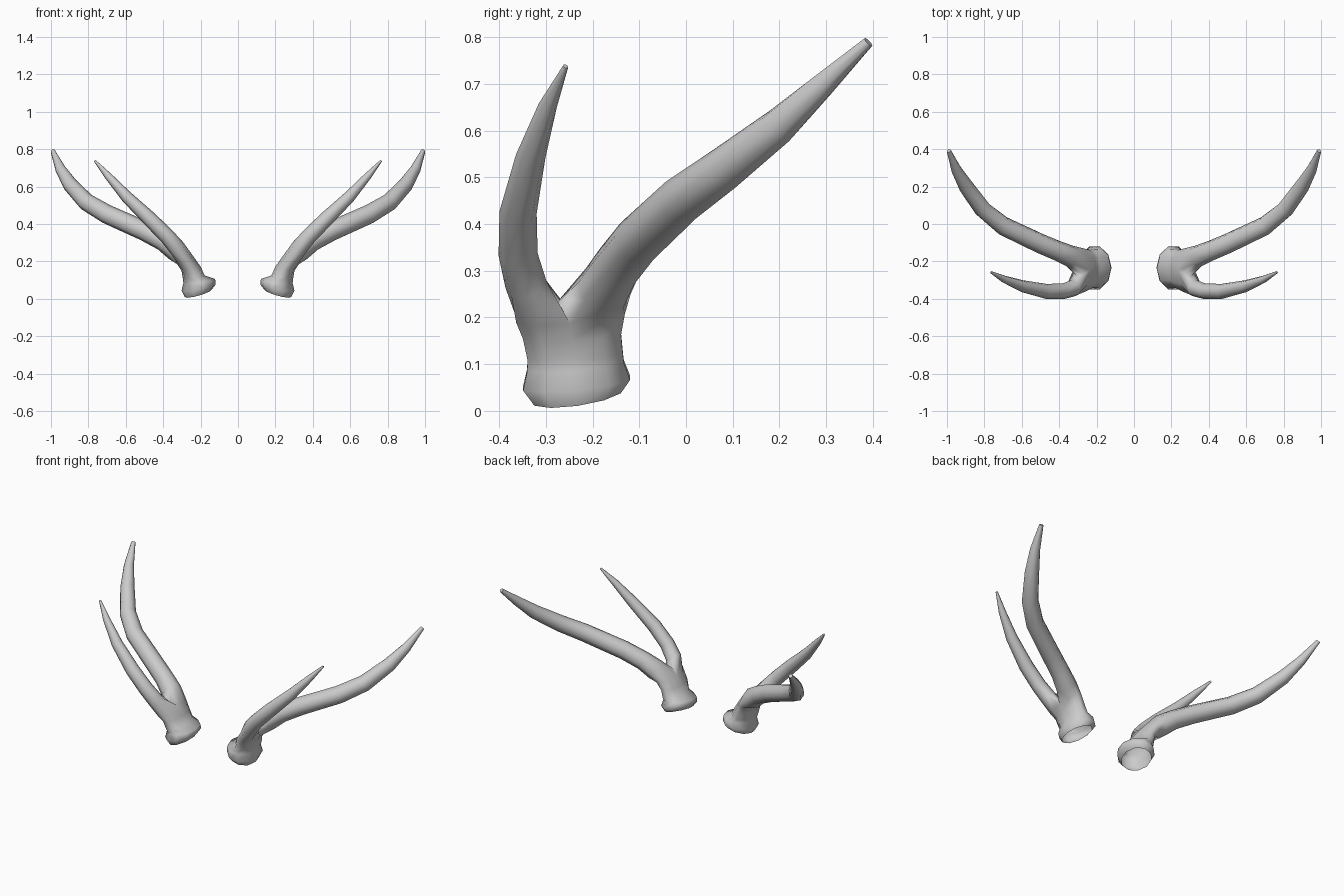
import bpy, bmesh, math
from mathutils import Vector

if "Cube" in bpy.data.objects:
    bpy.data.objects.remove(bpy.data.objects["Cube"])

SIDES = 8
bone = bpy.data.materials.new("bone grey")
bone.diffuse_color = (0.6, 0.6, 0.6, 1)
bone.use_nodes = True
bone.node_tree.nodes["Principled BSDF"].inputs["Base Color"].default_value = bone.diffuse_color

# Trunk rings, bottom up: inner x, inner z, outer x, outer z, front y, back y, back tilt
TRUNK = [
    (0.140, 0.050, 0.285, 0.010, -0.330, -0.135, 0.014),
    (0.120, 0.075, 0.302, 0.043, -0.355, -0.114, 0.012),
    (0.122, 0.106, 0.292, 0.085, -0.346, -0.128, 0.010),
    (0.178, 0.125, 0.295, 0.108, -0.345, -0.130, 0.006),
    (0.200, 0.172, 0.302, 0.150, -0.355, -0.134, 0.004),
    (0.235, 0.222, 0.325, 0.185, -0.370, -0.125, 0.010),
]
# Branch rings: x, y, z, radius
BEAM = [
    (0.335, -0.175, 0.262, 0.060), (0.400, -0.147, 0.310, 0.054),
    (0.500, -0.105, 0.363, 0.053), (0.700, -0.010, 0.452, 0.051),
    (0.810, 0.080, 0.517, 0.047), (0.897, 0.200, 0.610, 0.040),
    (0.950, 0.290, 0.695, 0.028), (0.990, 0.391, 0.790, 0.012),
]
TINE = [
    (0.325, -0.343, 0.270, 0.045), (0.380, -0.360, 0.335, 0.042),
    (0.470, -0.360, 0.425, 0.040), (0.595, -0.333, 0.545, 0.032),
    (0.693, -0.296, 0.655, 0.020), (0.765, -0.258, 0.738, 0.006),
]


def trunk_ring(bm, ix, iz, ox, oz, fy, by, tilt, n=10):
    centre = Vector(((ix + ox) / 2, (fy + by) / 2, (iz + oz) / 2))
    across = Vector(((ox - ix) / 2, 0, (oz - iz) / 2))
    along = Vector((0, (by - fy) / 2, tilt))
    return [bm.verts.new(centre + across * math.cos(a) + along * math.sin(a))
            for a in (2 * math.pi * i / n for i in range(n))]


def bridge(bm, low, high):
    n = len(low)
    for i in range(n):
        j = (i + 1) % n
        bm.faces.new((low[i], low[j], high[j], high[i]))


def grow_branch(bm, loop, rings):
    """Continue an open loop along a tapering path and close the tip."""
    pts = [Vector(r[:3]) for r in rings]
    for k, (p, ring) in enumerate(zip(pts, rings)):
        t = (pts[min(k + 1, len(pts) - 1)] - pts[max(k - 1, 0)]).normalized()
        u = Vector((0, 1, 0)).cross(t).normalized()
        v = t.cross(u)
        cos = [p + ring[3] * (u * math.cos(a) + v * math.sin(a))
               for a in (2 * math.pi * i / SIDES for i in range(SIDES))]
        # start the ring at the corner that twists least
        s = min(range(SIDES), key=lambda s: sum(
            (cos[(i + s) % SIDES] - loop[i].co).length for i in range(SIDES)))
        new = [bm.verts.new(cos[(i + s) % SIDES]) for i in range(SIDES)]
        bridge(bm, loop, new)
        loop = new
    bm.faces.new(loop)


def build_antler(name, side):
    bm = bmesh.new()
    # flared hollow base and trunk
    rings = [trunk_ring(bm, *r) for r in TRUNK]
    for low, high in zip(rings, rings[1:]):
        bridge(bm, low, high)
    # fork: a saddle splits the trunk top into a back and a front loop
    top = rings[-1]
    outer = bm.verts.new((0.310, -0.275, 0.232))
    inner = bm.verts.new((0.268, -0.270, 0.240))
    grow_branch(bm, top[0:6] + [inner, outer], BEAM)
    grow_branch(bm, top[5:10] + [top[0], outer, inner], TINE)
    # mirror to the chosen side
    for vert in bm.verts:
        vert.co.x *= side
    if side < 0:
        bmesh.ops.reverse_faces(bm, faces=bm.faces[:])
    for f in bm.faces:
        f.smooth = len(f.verts) == 4
    mesh = bpy.data.meshes.new(name)
    bm.to_mesh(mesh)
    bm.free()
    mesh.materials.append(bone)
    obj = bpy.data.objects.new(name, mesh)
    bpy.context.collection.objects.link(obj)


build_antler("right_antler", 1)
build_antler("left_antler", -1)
